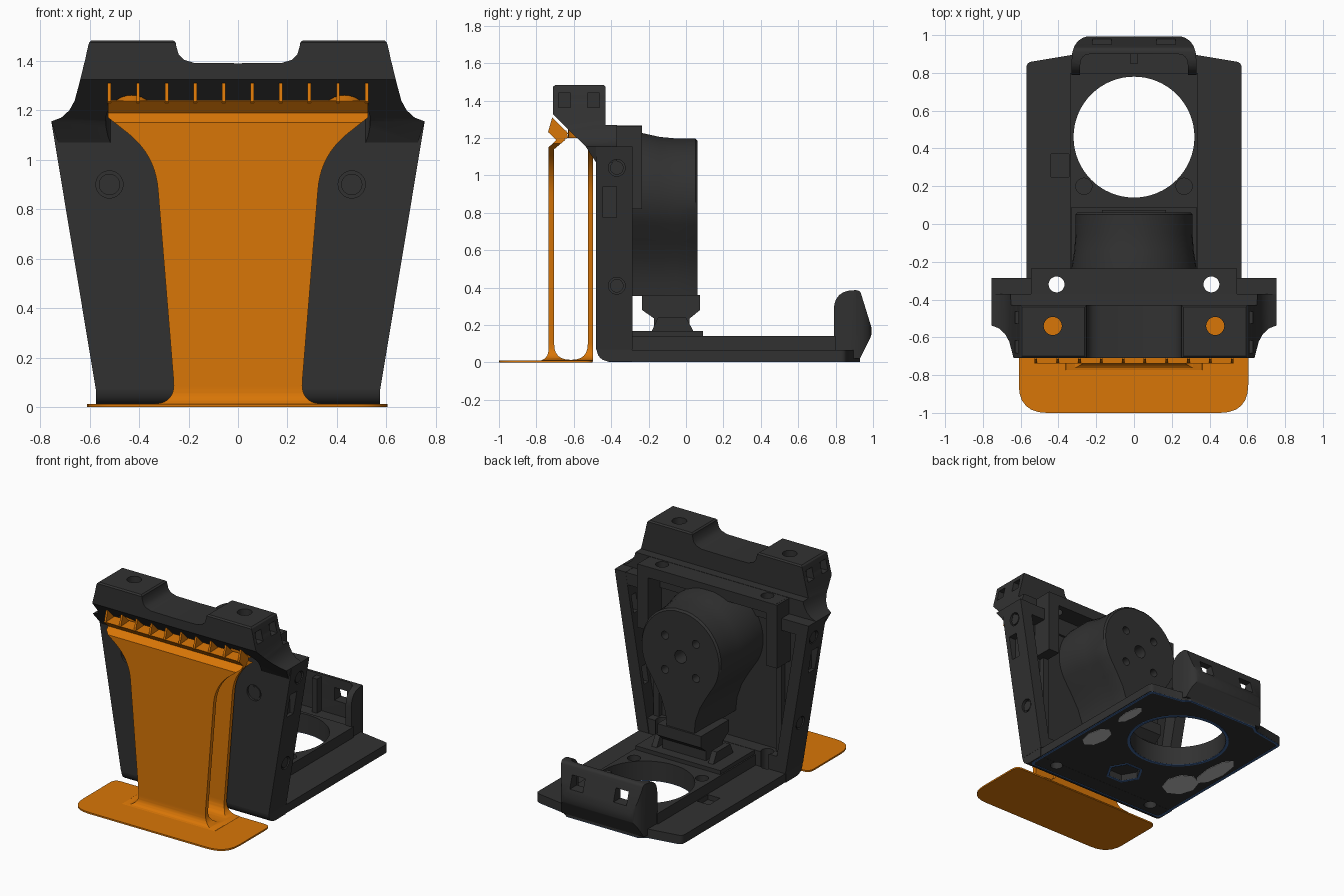
import bpy, bmesh, math
from mathutils import Vector

if "Cube" in bpy.data.objects:
    bpy.data.objects.remove(bpy.data.objects["Cube"])


def material(name, rgb):
    m = bpy.data.materials.new(name)
    m.use_nodes = True
    m.diffuse_color = (*rgb, 1)
    m.node_tree.nodes["Principled BSDF"].inputs["Base Color"].default_value = (*rgb, 1)
    return m


DARK = material("charcoal", (0.031, 0.031, 0.031))
ORANGE = material("orange", (0.69, 0.18, 0.002))
GREY = material("light_grey", (0.52, 0.52, 0.52))
BLUE = material("blue_edge", (0.05, 0.13, 0.33))
AXES = {"X": lambda u, v, w: (w, u, v), "Y": lambda u, v, w: (u, w, v), "Z": lambda u, v, w: (u, v, w)}


def loft(name, rings, axis, mat=DARK):
    """Skin a list of (outline, position) rings along an axis and cap both ends."""
    bm = bmesh.new()
    loops = [[bm.verts.new(AXES[axis](u, v, w)) for u, v in pts] for pts, w in rings]
    n = len(loops[0])
    for a, b in zip(loops, loops[1:]):
        for i in range(n):
            bm.faces.new((a[i], a[(i + 1) % n], b[(i + 1) % n], b[i]))
    bm.faces.new(loops[0])
    bm.faces.new(loops[-1])
    bmesh.ops.recalc_face_normals(bm, faces=bm.faces)
    if bm.calc_volume(signed=True) < 0:
        bmesh.ops.reverse_faces(bm, faces=bm.faces)
    me = bpy.data.meshes.new(name)
    bm.to_mesh(me)
    bm.free()
    me.materials.append(mat)
    ob = bpy.data.objects.new(name, me)
    bpy.context.collection.objects.link(ob)
    return ob


def prism(name, pts, axis, a, b, mat=DARK):
    return loft(name, [(pts, a), (pts, b)], axis, mat)


def rect(x0, x1, y0, y1):
    return [(x0, y0), (x1, y0), (x1, y1), (x0, y1)]


def box(name, x0, x1, y0, y1, z0, z1):
    return prism(name, rect(x0, x1, y0, y1), "Z", z0, z1)


def circle(u, v, r, n=32):
    return [(u + r * math.cos(i * math.tau / n), v + r * math.sin(i * math.tau / n)) for i in range(n)]


def rounded(pts, n=6):
    """Outline from (u, v, radius) corners."""
    out = []
    for i, p in enumerate(pts):
        c, r = Vector(p[:2]), p[2] if len(p) > 2 else 0
        if not r:
            out.append(tuple(c))
            continue
        a = c + (Vector(pts[i - 1][:2]) - c).normalized() * r
        b = c + (Vector(pts[(i + 1) % len(pts)][:2]) - c).normalized() * r
        for k in range(n + 1):
            t = k / n
            out.append(tuple(a * (1 - t) ** 2 + c * 2 * t * (1 - t) + b * t * t))
    return out


def mirrored(half):
    """Close a right-hand half outline with its reflection."""
    return half + [(-u, *rest) for u, *rest in reversed(half)]


def combine(ob, tools, op="DIFFERENCE"):
    for tool in tools:
        mod = ob.modifiers.new("cut", "BOOLEAN")
        mod.operation, mod.object, mod.solver = op, tool, "EXACT"
    dg = bpy.context.evaluated_depsgraph_get()
    me = bpy.data.meshes.new_from_object(ob.evaluated_get(dg))
    ob.modifiers.clear()
    ob.data = me
    for tool in tools:
        bpy.data.objects.remove(tool)
    return ob


def long_bolt_holes():
    return [prism("hole", circle(s * 0.41, -0.32, 0.042), "Z", -1, 2) for s in (1, -1)]


# Orange stand: foot plate, and two walls joined in a U
prism("foot_plate", rounded([(-0.61, -1, 0.15), (0.605, -1, 0.15), (0.605, -0.5, 0.05), (-0.61, -0.5, 0.05)]),
      "Z", 0, 0.011, ORANGE)
wall = rounded(mirrored([(0.37, 0.005), (0.36, 0.012), (0.253, 0.014, 0.09), (0.335, 1.02, 0.14),
                         (0.525, 1.17), (0.525, 1.25)]), 10)
u_shape = rounded([(-0.8, 0.006), (-0.735, 0.012, 0.06), (-0.735, 1.15), (-0.67, 1.21), (-0.645, 1.19),
                   (-0.705, 1.14), (-0.705, 0.014, 0.085), (-0.525, 0.014, 0.085), (-0.525, 1.14),
                   (-0.497, 1.11), (-0.497, 0.006)])
combine(prism("stand_walls", u_shape, "X", -0.7, 0.7, ORANGE),
        [prism("outline", wall, "Y", -0.9, -0.4, ORANGE)], "INTERSECT")
prism("stand_tray", [(-0.738, 1.235), (-0.69, 1.185), (-0.63, 1.2), (-0.64, 1.24)], "X", -0.525, 0.525, ORANGE)
for i in range(10):
    x = -0.52 + i * 1.04 / 9
    prism("tray_fin", [(-0.738, 1.23), (-0.715, 1.31), (-0.625, 1.22)], "X", x - 0.007, x + 0.007, ORANGE)
for x in (-0.43, 0.43):
    prism("stand_peg", circle(x, -0.54, 0.09), "Z", 1.2, 1.285, ORANGE)

# Upright panel with front screw holes
panel = mirrored([(0.575, 0.07), (0.755, 1.155), (0.69, 1.17), (0.5, 1.2)])
panel_ob = prism("upright_panel", panel, "Y", -0.48, -0.45)
combine(panel_ob, [prism("hole", circle(x, 0.9, 0.055), "Y", -0.5, -0.465) for x in (-0.52, 0.46)])
for x in (-0.52, 0.46):
    prism("front_screw", circle(x, 0.9, 0.043), "Y", -0.472, -0.455)
box("screw_slot", 0.456, 0.464, -0.475, -0.465, 0.86, 0.94)
prism("panel_core", mirrored([(0.5, 0.05), (0.66, 1.2)]), "Y", -0.46, -0.385)

# Side flanges with windows, bolts and hanging brackets
for s in (1, -1):
    flange = prism("side_flange", [(s * u, v) for u, v in
                   [(0.575, 0.07), (0.755, 1.155), (0.67, 1.155), (0.49, 0.07)]], "Y", -0.479, -0.285)
    bolts = ((1.04, 0.718), (0.41, 0.612))
    tools = [prism("bolt_hole", circle(-0.37, z, 0.045), "X", s * x, s * 0.9) for z, x in bolts]
    tools.append(box("window", *sorted((s * 0.665, s * 0.9)), -0.445, -0.372, 0.775, 0.94))
    for z in (0.93, 0.45):
        x = 0.565 + 0.165 * z - 0.04
        tools.append(box("inner_window", *sorted((s * 0.4, s * x)), -0.36, -0.31, z - 0.06, z + 0.06))
    combine(flange, tools)
    for z, x in bolts:
        prism("side_bolt", circle(-0.37, z, 0.036), "X", s * (x - 0.02), s * (x + 0.012))
    box("flange_cap", *sorted((s * 0.52, s * 0.7)), -0.4, -0.286, 1.07, 1.154)
    box("hanging_bracket", *sorted((s * 0.46, s * 0.545)), -0.39, -0.235, 0.82, 1.265)
    box("inner_rail", *sorted((s * 0.456, s * 0.5)), -0.39, -0.35, 0.1, 0.85)

# Head: stacked slices per half, overhanging to the front, with a rounded notch in the middle
slices = [(1.07, 0, 0.728, -0.37), (1.155, 0, 0.755, -0.37), (1.17, 0, 0.715, -0.37), (1.2, 0, 0.682, -0.37),
          (1.24, 0, 0.66, -0.37), (1.268, 0, 0.653, -0.37), (1.27, 0, 0.652, -0.43), (1.325, 0, 0.638, -0.43),
          (1.39, 0, 0.622, -0.43), (1.392, 0.18, 0.621, -0.43), (1.405, 0.22, 0.618, -0.43),
          (1.425, 0.24, 0.614, -0.43), (1.46, 0.25, 0.606, -0.43), (1.474, 0.252, 0.602, -0.43),
          (1.483, 0.262, 0.592, -0.44)]
for s in (1, -1):
    rings = []
    for z, inner, outer, back in slices:
        front = max(-0.71, min(-0.481, -0.481 - (z - 1.1) * 1.02))
        if z > 1.48:
            front += 0.01
        rings.append((rect(s * inner, s * outer, front, back), z))
    head = loft("head_half", rings, "Z")
    tools = [prism("peg_seat", circle(s * 0.43, -0.54, 0.105), "Z", 1.05, 1.31),
             prism("hole", circle(s * 0.43, -0.54, 0.048), "Z", 1.1, 1.6)]
    tools += [box("pocket", *sorted((s * 0.57, s * 0.8)), y - 0.032, y + 0.032, 1.362, 1.44)
              for y in (-0.65, -0.495)]
    combine(head, tools)

# Shelf behind the head, bored for the long bolts
combine(box("rear_shelf", -0.53, 0.53, -0.4, -0.236, 1.19, 1.266), long_bolt_holes())

# Gearbox housing: round top narrowing to a neck
arc = [(0.31 * math.cos(math.radians(a)), 0.89 + 0.31 * math.sin(math.radians(a))) for a in range(-30, 90, 8)]
drop = mirrored([(0.11, 0.355), (0.12, 0.45), (0.155, 0.55), (0.21, 0.645)] + arc)


def grown(k):
    return [(u * k, 0.355 + (v - 0.355) * (1 + k) / 2) for u, v in drop]


gear = loft("gearbox_housing", [(grown(1.07), -0.39), (grown(1.07), -0.235), (grown(1.02), -0.14),
                                (grown(1), -0.05), (grown(1), 0.05), (grown(0.97), 0.062)], "Y")
spots = [(0, 0.87, 0.045)] + [(0.17 * math.cos(a), 0.87 + 0.17 * math.sin(a), 0.028)
                              for a in (math.pi / 4 + k * math.pi / 2 for k in range(4))]
combine(gear, [prism("hole", circle(u, v, r, 20), "Y", -0.05, 0.2) for u, v, r in spots])

# Neck joint
neck = [(-0.235, 0.36), (0.075, 0.36), (0.075, 0.28), (0.02, 0.235), (0.02, 0.13), (-0.17, 0.13),
        (-0.17, 0.235), (-0.235, 0.28)]
prism("neck_block", neck, "X", -0.17, 0.17)
for s in (1, -1):
    prism("neck_rib", [(-0.2, 0.13), (0.06, 0.13), (0.0, 0.24), (-0.15, 0.24)], "X", s * 0.2, s * 0.24)

# Base: low wings, raised middle, round opening
base_out = rounded(mirrored([(0.57, -0.415, 0.04), (0.57, 0.855, 0.03), (0.33, 0.895), (0.28, 0.93)]))
base = prism("base_plate", base_out, "Z", 0.005, 0.065)
combine(base, [prism("opening", circle(0, 0.46, 0.32, 64), "Z", -1, 1),
               prism("recess", circle(0, -0.1, 0.11, 6), "Z", -0.1, 0.05),
               box("pocket", -0.44, -0.345, 0.25, 0.37, 0.03, 0.3)] + long_bolt_holes())
middle = prism("base_middle", mirrored([(0.34, -0.295), (0.34, 0.8)]), "Z", 0.055, 0.14)
combine(middle, [prism("opening", circle(0, 0.46, 0.32, 64), "Z", -1, 1)] +
        [prism("screw", circle(s * 0.265, 0.2, 0.043, 20), "Z", 0.1, 1) for s in (1, -1)])
prism("base_step", mirrored([(0.33, -0.3), (0.33, 0.09)]), "Z", 0.13, 0.168)
heel = prism("base_heel", rounded([(-0.479, 0.004, 0.08), (-0.479, 0.17), (-0.29, 0.17), (-0.29, 0.004)]),
             "X", -0.574, 0.574)
combine(heel, long_bolt_holes())

# Rear clip: rounded shell with windows, open to the inside
clip = prism("rear_clip", rounded([(0.79, 0.02), (0.79, 0.386, 0.11), (0.93, 0.386, 0.02), (1.0, 0.16, 0.04),
                                   (0.93, 0.02)]), "X", -0.5, 0.5)
combine(clip, [prism("outline", rounded([(-0.33, 0.6), (0.33, 0.6), (0.33, 1.0, 0.13), (-0.33, 1.0, 0.13)]),
                     "Z", -1, 1)], "INTERSECT")
tools = [prism("cavity", rounded([(-0.285, 0.6), (0.285, 0.6), (0.285, 0.9, 0.06), (-0.285, 0.9, 0.06)]),
               "Z", 0.13, 1)]
tools += [box("window", *sorted((s * 0.12, s * 0.22)), 0.8, 1.2, 0.23, 0.32) for s in (1, -1)]
combine(clip, tools)
box("clip_rib", -0.02, 0.02, 0.85, 0.91, 0.1, 0.37)

# Underside: blue edging and worn grey patches
edge = prism("underside_edging", [(u * 0.99, v) for u, v in base_out], "Z", 0.001, 0.006, BLUE)
combine(edge, [prism("inside", [(u * 0.965, 0.2 + (v - 0.2) * 0.98) for u, v in base_out], "Z", -1, 1)])
for v, outer, inner, n in ((0.46, 0.34, 0.321, 64), (-0.1, 0.128, 0.111, 6)):
    ring = prism("opening_edging", circle(0, v, outer, n), "Z", 0.001, 0.006, BLUE)
    combine(ring, [prism("inside", circle(0, v, inner, n), "Z", -1, 1)])
for x, y, w, d in ((0.45, 0.15, 0.07, 0.13), (0.47, 0.52, 0.04, 0.12), (-0.39, 0.02, 0.11, 0.14),
                   (-0.46, 0.3, 0.065, 0.19)):
    patch = [(x + w * u, y + d * v) for u, v in circle(0, 0, 1, 8)]
    prism("underside_patch", patch, "Z", 0.002, 0.006, GREY)

# Smooth the curved faces and keep hard edges crisp
bpy.context.view_layer.update()
for ob in bpy.context.collection.objects:
    if ob.type == "MESH":
        bpy.ops.object.select_all(action="DESELECT")
        ob.select_set(True)
        bpy.context.view_layer.objects.active = ob
        bpy.ops.object.shade_smooth_by_angle(angle=math.radians(30))
